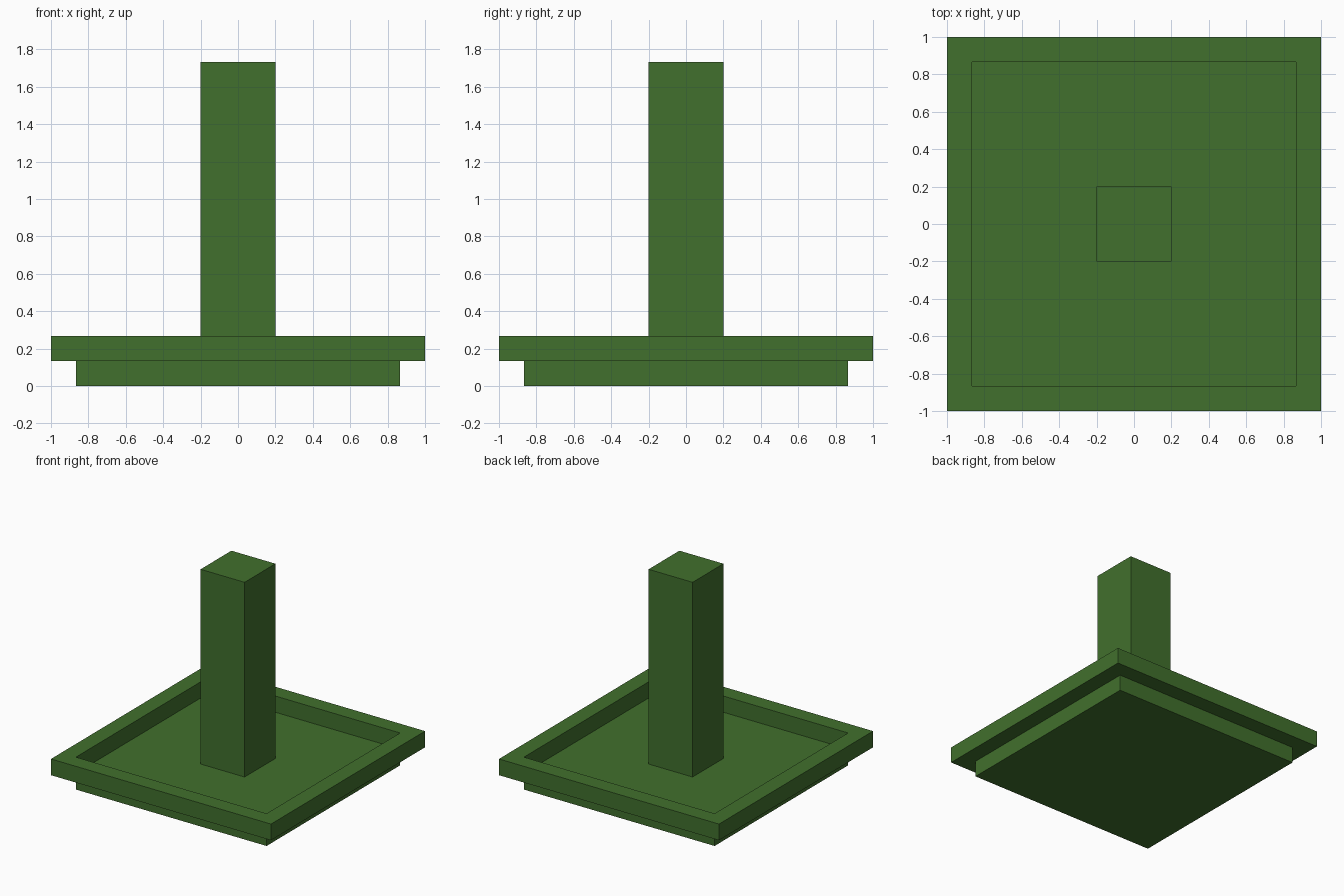
import bpy, bmesh
from mathutils import Matrix

default = bpy.data.objects.get("Cube")
if default:
    bpy.data.objects.remove(default, do_unlink=True)

STEP = 0.1333          # height of the base and of the rim
INNER = 0.8667         # half width of the base and the recess
POST = 0.2             # half width of the post
TOP = 1.7333

green = bpy.data.materials.new("leaf green")
green.use_nodes = True
colour = (0.053, 0.162, 0.026, 1)
green.diffuse_color = colour
green.node_tree.nodes["Principled BSDF"].inputs["Base Color"].default_value = colour


def square_part(name, half, z0, z1, hole=None):
    """Extrude a square, or a square ring when a hole half width is given."""
    bm = bmesh.new()
    bmesh.ops.create_grid(bm, x_segments=1, y_segments=1, size=half,
                          matrix=Matrix.Translation((0, 0, z0)))
    if hole:
        middle = bm.faces[:]
        bmesh.ops.inset_region(bm, faces=middle, thickness=half - hole,
                               use_even_offset=True, use_boundary=True)
        bmesh.ops.delete(bm, geom=middle, context='FACES')
    grown = bmesh.ops.extrude_face_region(bm, geom=bm.faces[:], use_keep_orig=True)
    verts = [g for g in grown["geom"] if isinstance(g, bmesh.types.BMVert)]
    bmesh.ops.translate(bm, verts=verts, vec=(0, 0, z1 - z0))
    bmesh.ops.recalc_face_normals(bm, faces=bm.faces[:])
    mesh = bpy.data.meshes.new(name)
    bm.to_mesh(mesh)
    bm.free()
    mesh.materials.append(green)
    obj = bpy.data.objects.new(name, mesh)
    bpy.context.collection.objects.link(obj)
    return obj


# Base slab, raised rim around it, and the central post
square_part("base", INNER, 0, STEP)
square_part("rim", 1, STEP, 2 * STEP, hole=INNER)
square_part("post", POST, STEP, TOP)
